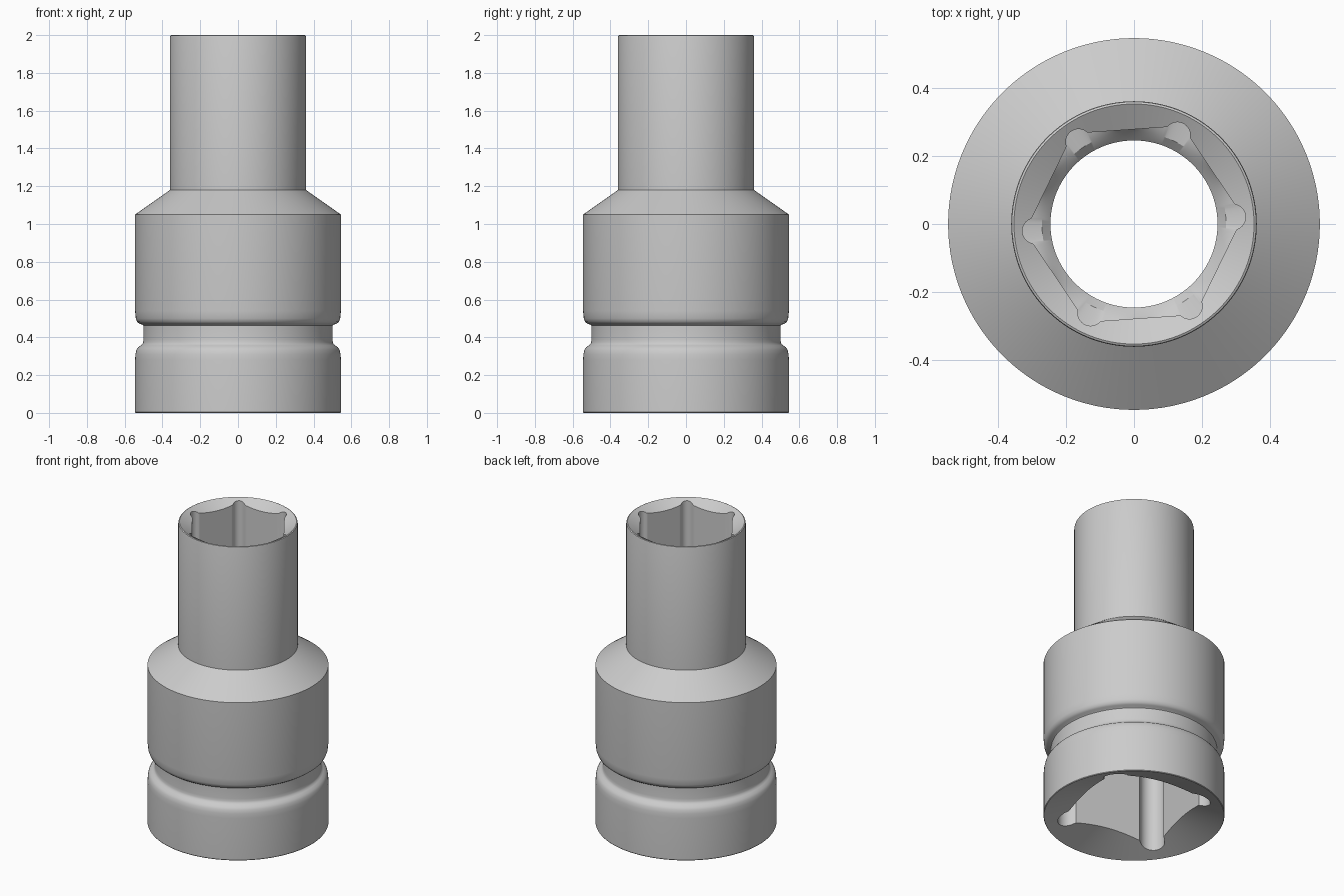
import bpy
import bmesh
from math import cos, sin, sqrt, pi, radians

if "Cube" in bpy.data.objects:
    bpy.data.objects.remove(bpy.data.objects["Cube"])

N = 360                      # points around every ring
TWIST = radians(4)           # rotation of the hex corners


def lobed(theta, sides, apothem, corner, centre, rho):
    """Polar radius of a polygon with round relief lobes at its corners."""
    step = 2 * pi / sides
    d = (theta - corner + step / 2) % step - step / 2
    r = apothem / cos(step / 2 - abs(d))
    h = centre * sin(d)
    if abs(h) < rho:
        r = max(r, centre * cos(d) + sqrt(rho * rho - h * h))
    return r


def hexagon(t):
    return lobed(t, 6, 0.277, TWIST, 0.29, 0.038)


def square(t):
    return lobed(t, 4, 0.325, TWIST + radians(30), 0.40, 0.075)


def circle(r, z):
    return lambda t: (r, z)


def shaped(shape, height):
    return lambda t: (shape(t), height(shape(t)))


# outer body: base, rounded groove, shoulder, neck
outer = [(0.542, 0.0), (0.545, 0.004), (0.545, 0.28), (0.543, 0.31), (0.538, 0.333),
         (0.529, 0.347), (0.515, 0.357), (0.506, 0.364), (0.502, 0.374),
         (0.50, 0.39), (0.50, 0.462), (0.506, 0.467), (0.522, 0.472),
         (0.534, 0.482), (0.541, 0.50), (0.545, 0.54), (0.545, 1.05),
         (0.36, 1.18), (0.36, 1.99), (0.358, 1.997), (0.352, 2.0)]
rings = [circle(r, z) for r, z in outer]

# hex socket with conical lead-in, then the through hole
rings += [shaped(hexagon, lambda r: 2.0 - 0.58 * (0.352 - r)),
          shaped(hexagon, lambda r: 1.2),
          circle(0.27, 1.19), circle(0.245, 1.165), circle(0.245, 0.75)]

# square drive with conical lead-in
rings += [shaped(square, lambda r: 0.72),
          shaped(square, lambda r: 0.36 * (0.542 - r))]

bm = bmesh.new()
loops = []
for ring in rings:
    loop = []
    for i in range(N):
        t = 2 * pi * i / N
        r, z = ring(t)
        loop.append(bm.verts.new((r * cos(t), r * sin(t), z)))
    loops.append(loop)

# skin consecutive rings, closing back to the base rim
for a, b in zip(loops, loops[1:] + loops[:1]):
    for i in range(N):
        j = (i + 1) % N
        bm.faces.new((a[i], a[j], b[j], b[i]))
bmesh.ops.recalc_face_normals(bm, faces=bm.faces)

mesh = bpy.data.meshes.new("socket_body")
bm.to_mesh(mesh)
bm.free()
body = bpy.data.objects.new("socket_body", mesh)
bpy.context.collection.objects.link(body)
bpy.context.view_layer.objects.active = body
body.select_set(True)
bpy.ops.object.shade_smooth_by_angle(angle=radians(32))
